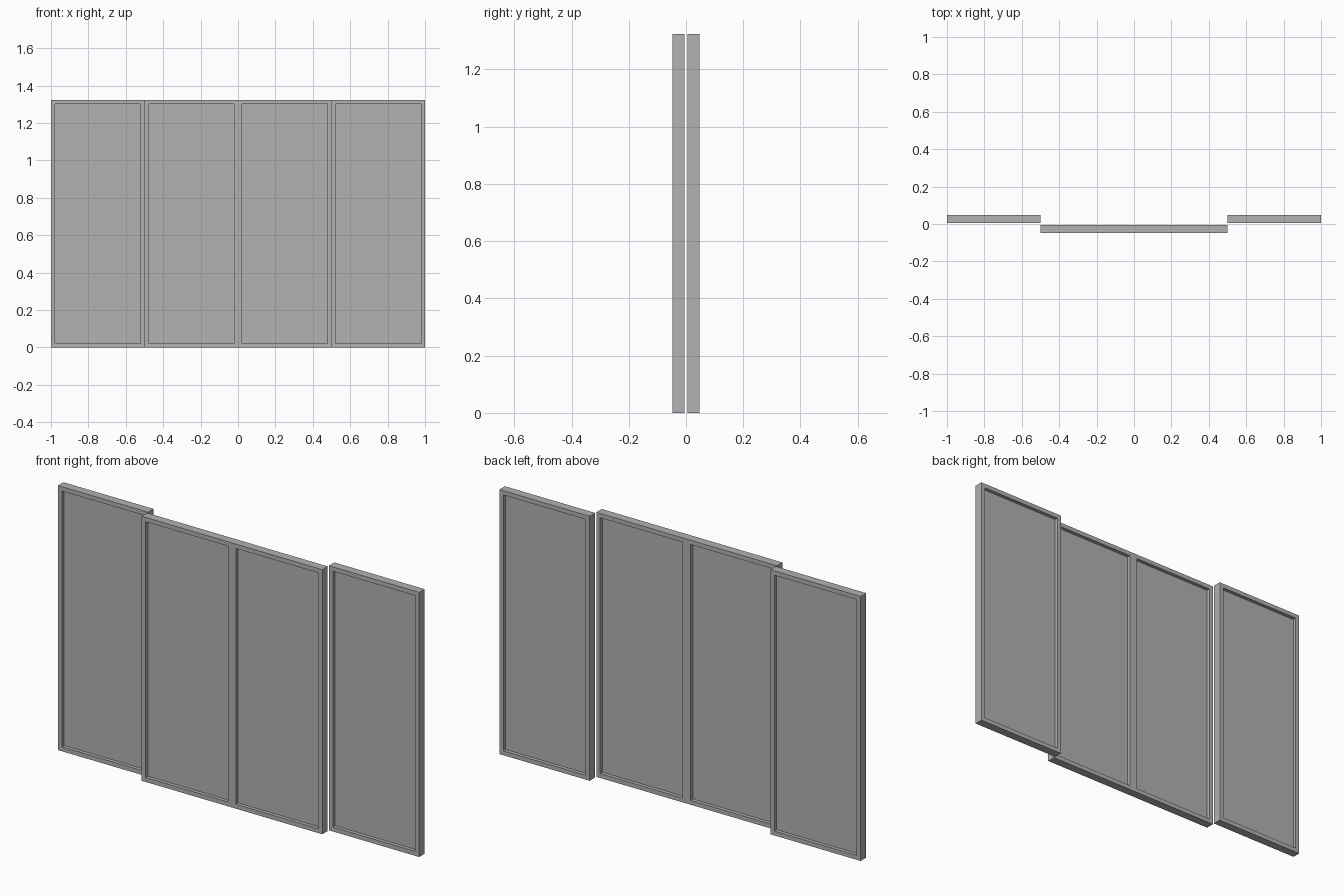
import bpy
import bmesh
from mathutils import Matrix

cube = bpy.data.objects.get("Cube")
if cube:
    bpy.data.objects.remove(cube, do_unlink=True)

HEIGHT = 1.324
LEAF = 0.5        # width of one leaf
THICK = 0.043     # frame depth
RIM = 0.022       # visible frame width
RECESS = 0.018    # depth from frame face to pane
OFFSET = 0.026    # track distance from the centre plane

grey = bpy.data.materials.new("Grey")
grey.use_nodes = True
color = (0.445, 0.445, 0.445, 1)
grey.diffuse_color = color
grey.node_tree.nodes["Principled BSDF"].inputs["Base Color"].default_value = color


def sliding_panel(name, x, y, leaves):
    """Framed panel with one recessed pane per leaf on both sides."""
    bm = bmesh.new()
    bmesh.ops.create_cube(bm, size=1)
    bmesh.ops.transform(bm, verts=bm.verts,
                        matrix=Matrix.Diagonal((LEAF * leaves, THICK, HEIGHT, 1)))
    # Split the block between neighbouring leaves
    for i in range(1, leaves):
        bmesh.ops.bisect_plane(bm, geom=bm.verts[:] + bm.edges[:] + bm.faces[:],
                               plane_co=((i - leaves / 2) * LEAF, 0, 0),
                               plane_no=(1, 0, 0))
    bm.normal_update()
    # Frame rim, then straight step down to the pane
    panes = [f for f in bm.faces if abs(f.normal.y) > 0.9]
    bmesh.ops.inset_individual(bm, faces=panes, thickness=RIM, use_even_offset=True)
    bm.normal_update()
    bmesh.ops.inset_individual(bm, faces=panes, thickness=0, depth=-RECESS)
    bm.normal_update()
    mesh = bpy.data.meshes.new(name)
    bm.to_mesh(mesh)
    bm.free()
    mesh.materials.append(grey)
    obj = bpy.data.objects.new(name, mesh)
    obj.location = (x, y, HEIGHT / 2)
    bpy.context.collection.objects.link(obj)


# Outer leaves on the rear track, paired leaves on the front track
for side, sign in (("right", -1), ("left", 1)):
    sliding_panel(side + "_door_panel", sign * LEAF * 1.5, OFFSET, 1)
sliding_panel("centre_double_panel", 0, -OFFSET, 2)
